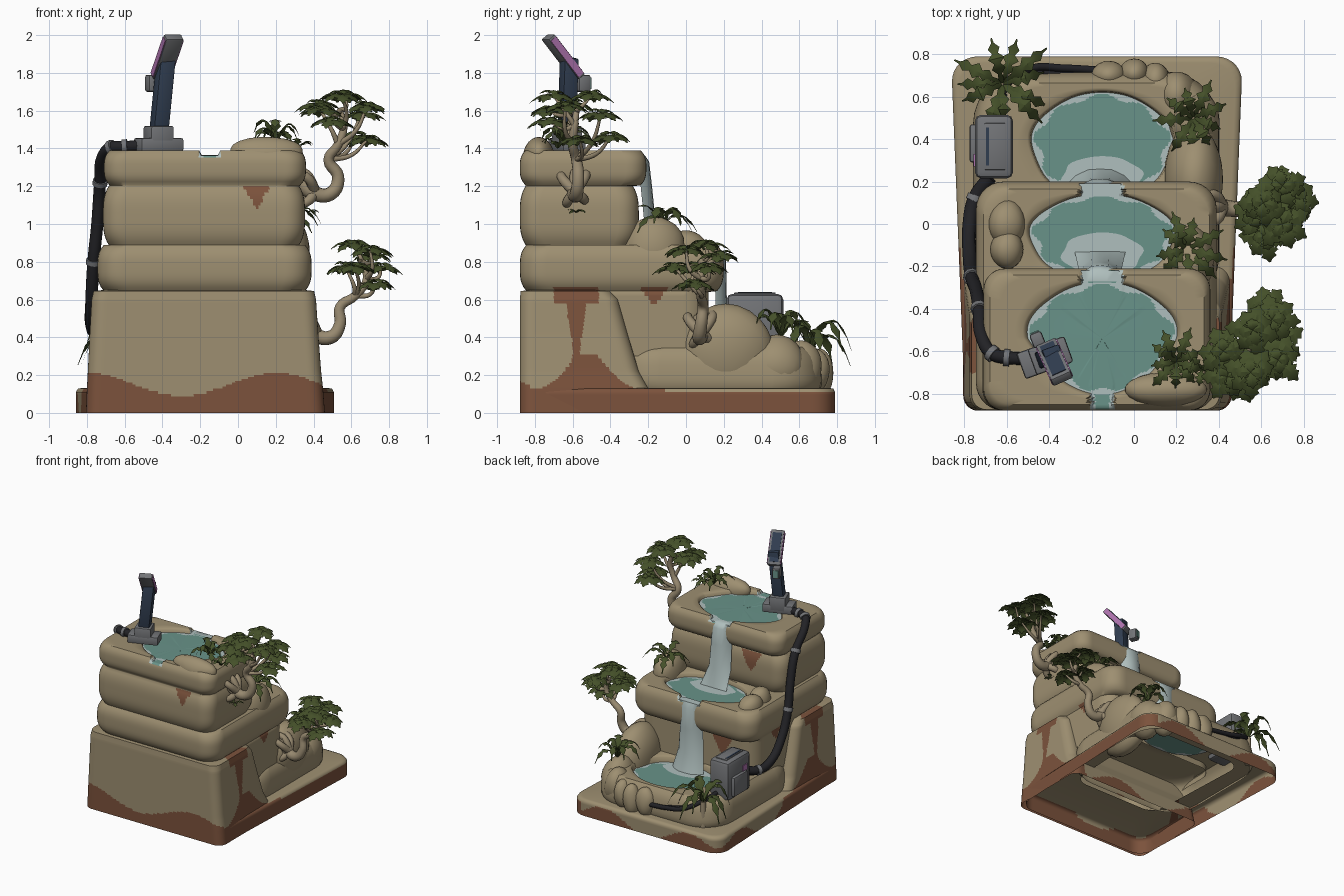
import bpy, bmesh, math, random
from mathutils import Vector, Matrix, Euler

if "Cube" in bpy.data.objects:
    bpy.data.objects.remove(bpy.data.objects["Cube"])
random.seed(4)
COL = {'rock': (.34, .275, .165), 'red_earth': (.2, .085, .045), 'water': (.14, .29, .25), 'foam': (.43, .52, .51),
       'leaf': (.058, .08, .022), 'bark': (.31, .25, .16), 'rubber': (.016, .016, .019), 'metal': (.17, .175, .185),
       'navy': (.03, .047, .08), 'pink': (.42, .17, .42)}
MATS = {}
for k, c in COL.items():
    MATS[k] = bpy.data.materials.new(k)
    MATS[k].diffuse_color = (*c, 1)

def finish(bm, name, mats, angle=40):
    me = bpy.data.meshes.new(name)
    bm.to_mesh(me); bm.free()
    ob = bpy.data.objects.new(name, me)
    bpy.context.collection.objects.link(ob)
    for m in mats: me.materials.append(MATS[m])
    bpy.ops.object.select_all(action='DESELECT')
    ob.select_set(True); bpy.context.view_layer.objects.active = ob
    if angle: bpy.ops.object.shade_smooth_by_angle(angle=math.radians(angle))
    return ob

def rounded(x0, x1, y0, y1, r, taper=0, side=64, arc=8):
    """rounded rectangle with a fixed point count"""
    r = min(r, (x1 - x0) * .45, (y1 - y0) * .45)
    cen = [(x1 - r, y1 - r), (x0 + r, y1 - r), (x0 + r, y0 + r), (x1 - r, y0 + r)]
    P = []
    for k in range(4):
        A = [Vector((cen[k][0] + r * math.cos(a), cen[k][1] + r * math.sin(a)))
             for a in [(k + j / (arc - 1)) * math.pi / 2 for j in range(arc)]]
        a = (k + 1) * math.pi / 2
        n = cen[(k + 1) % 4]
        B = Vector((n[0] + r * math.cos(a), n[1] + r * math.sin(a)))
        P += A + [A[-1].lerp(B, (j + 1) / (side + 1)) for j in range(side)]
    cx, cy, hy = (x0 + x1) / 2, (y0 + y1) / 2, (y1 - y0) / 2
    return [Vector((cx + (p.x - cx) * (1 + taper * (p.y - cy) / hy), p.y)) for p in P]

def band(z0, z1, lo, hi, d, n=10):
    """bulging strip of rock: rings (z, x0, x1, y0, y1), pinched by d at both ends"""
    out = []
    for i in range(n + 1):
        t = i / n
        o = d * abs(2 * t - 1) ** 3.2
        q = [a + (b - a) * t for a, b in zip(lo, hi)]
        out.append((z0 + (z1 - z0) * t, q[0] + o, q[1] - o, q[2] + o, q[3] - o))
    return out

def earthy(c):
    """where the rock is stained red"""
    x, y, z = c
    if y < -.83:
        return z < .15 + .06 * math.cos(6.3 * (x - .2)) or (1.08 < z < 1.2 and abs(x - .1) < .6 * (z - 1.08))
    if abs(x + .17) > .515 and y < -.1 and z < .66:
        return (z < .12 + .2 * math.exp(-((y + .52) / .15) ** 2) or abs(y + .58) < (.035 + .015 * math.sin(14 * z) if z < .59 else .12)
                or (z > .57 and abs(y + .17) < .7 * (z - .56)))
    if z < .115:
        return z < (.112 if x > .42 else .045 + .07 * math.sin(8 * (x - y)))
    return y > -.3 and (abs(x + .42) < .6 * (z - 1.02) and z < 1.18 or abs(x + .42) < .6 * (z - .46) and z < .64)

def tier(name, rings, r, taper=0, pool=None, water=0, notch=False, pinch=0, front=0):
    """stack of rounded outlines, open below, optionally ending in a pool with spill notches"""
    loops = [[Vector((p.x, p.y, q[0])) for p in rounded(*q[1:], r, taper)] for q in rings]
    first_pool, S = len(loops), (1, .97, .94, .91, .88, .84, .76, .4, .01)
    if pool:
        px, py, rx, ry = pool
        z, x0, x1, y0, y1 = rings[-1]
        ang = [math.atan2((p.y - (y0 + y1) / 2) / (y1 - y0), (p.x - (x0 + x1) / 2) / (x1 - x0)) for p in loops[-1]]
        def ell(s, h):
            return [Vector((px + rx * s * math.cos(a) * (1 + .03 * math.sin(5 * a) + pinch * min(0, math.sin(a))), py + ry * s * math.sin(a), h)) for a in ang]
        edge, last = ell(1.06, z), loops[-1]
        loops += [[a.lerp(b, t) for a, b in zip(last, edge)] for t in (.25, .5, .75, 1)]
        loops += [ell(1.02, z - .01)]
        first_pool = len(loops)
        loops += [ell(s, water) for s in S]
    half = lambda y: .1 if y > py else front
    bm = bmesh.new()
    V = []
    for L in loops:
        row = []
        for p in L:
            if notch and p.z > water and abs(p.x - px) < half(p.y): p.z = water + .003
            row.append(bm.verts.new(p))
        V.append(row)
    n = len(V[0])
    for k in range(len(V) - 1):
        for i in range(n):
            j = (i + 1) % n
            f = bm.faces.new((V[k][i], V[k][j], V[k + 1][j], V[k + 1][i]))
            c = f.calc_center_median()
            if k >= first_pool:
                f.material_index = 3 if S[k - first_pool] > .945 + .05 * math.sin(9 * ang[i]) else 2
            elif notch and abs(c.x - px) < half(c.y) and c.z > water - .005:
                f.material_index = 2 if abs(c.x - px) < half(c.y) * .65 else 3
            else:
                f.material_index = int(earthy(c))
    if name != 'base_plinth': bm.faces.new(V[-1]).material_index = 2 if pool else 0
    return finish(bm, name, ['rock', 'red_earth', 'water', 'foam'], 50)

# rock body: plinth, high wall, and three stepped pools
B = (-.83, .48, -.86, .79)
tier('base_plinth', band(0, .11, B, B, 0, 8) + [(.128, -.82, .47, -.85, .78), (.132, -.8, .45, -.83, .76),
     (.132, -.6, .25, -.45, .56)], .12, .05)
wall = [(0, -.805, .46, -.88, -.17), (.13, -.8, .45, -.88, -.2), (.22, -.795, .44, -.88, -.25),
        (.42, -.785, .425, -.88, -.31), (.6, -.775, .413, -.88, -.36), (.645, -.765, .403, -.875, -.4)]
rings = [wall[0]]
for a, b in zip(wall, wall[1:]):
    rings += [tuple(p + (q - p) * (i + 1) / 9 for p, q in zip(a, b)) for i in range(9)]
tier('back_wall', rings + [(.65, -.72, .36, -.83, -.45)], .07)
q = (-.77, .41, -.4, .73)
tier('lower_basin', band(.1, .35, q, (-.74, .39, -.4, .7), .035), .25, 0, (-.15, .37, .33, .25), .3)
q, s = (-.71, .36, -.86, .12), (-.745, .39, -.88, .2)
tier('middle_basin', band(.3, .64, q, q, 0, 16) + band(.645, .89, s, s, .035, 12), .13, 0, (-.15, -.06, .34, .2), .857, True)
q, s = (-.715, .355, -.88, -.25), (-.71, .36, -.88, -.21)
tier('top_basin', band(.89, 1.2, q, q, .03, 18) + band(1.205, 1.39, s, s, .03), .1, 0, (-.15, -.54, .35, .265), 1.36, True, .3, .055)

# waterfalls and splash foam
def fall(name, path, w):
    bm = bmesh.new()
    rows = [[bm.verts.new((-.16 + u * w * g, y - .06 * abs(u) ** 3 * (z < 1.35 and z < .84 or .9 < z < 1.35), z)) for u in (-1, -.8, -.4, 0, .4, .8, 1)]
            for y, z, g in path]
    for a, b in zip(rows, rows[1:]):
        for i in range(6): bm.faces.new((a[i], a[i + 1], b[i + 1], b[i]))
    finish(bm, name, ['foam'], 60)
fall('upper_waterfall', [(-.27, 1.366, .8), (-.22, 1.366, .9), (-.195, 1.33, 1), (-.18, 1.2, .95), (-.16, 1, 1), (-.13, .858, 1.2)], .1)
fall('lower_waterfall', [(.13, .863, .8), (.19, .863, .9), (.212, .82, 1), (.215, .65, .95), (.22, .45, 1.05), (.26, .302, 1.3)], .11)
for y, z in ((-.14, .861), (.22, .304)):
    bm = bmesh.new()
    bm.faces.new([bm.verts.new((-.15 + .19 * math.cos(a) * (1 + .06 * math.sin(6 * a)), y + .1 * math.sin(a), z))
                  for a in [i * math.tau / 40 for i in range(40)]])
    finish(bm, 'splash_foam', ['foam'], 0)

# boulders: position, radii
for x, y, z, a, b, c in [(.28, .21, .32, .14, .26, .26), (-.12, .7, .22, .08, .07, .12), (0, .71, .21, .07, .07, .13),
                         (.1, .68, .22, .07, .08, .12), (.2, .61, .23, .1, .11, .15), (.28, .48, .25, .12, .15, .16),
                         (-.6, .0, .87, .09, .11, .1), (.27, -.17, .88, .11, .16, .16), (.15, -.78, 1.37, .2, .08, .095),
                         (-.6, -.12, .9, .08, .09, .09)]:
    bm = bmesh.new()
    bmesh.ops.create_icosphere(bm, subdivisions=3, radius=1)
    for v in bm.verts:
        v.co *= 1 + .05 * math.sin(3 * v.co.x + 9 * x) * math.cos(3 * v.co.z + y * 7)
        v.co = Vector((x + a * v.co.x, y + b * v.co.y, z + c * v.co.z))
    finish(bm, 'boulder', ['rock'], 60)

# tubes for cables and branches
def tube(name, pts, r0, r1, mat):
    cu = bpy.data.curves.new(name, 'CURVE')
    cu.dimensions = '3D'; cu.bevel_depth = 1; cu.bevel_resolution = 3; cu.use_fill_caps = True; cu.resolution_u = 5
    sp = cu.splines.new('BEZIER')
    sp.bezier_points.add(len(pts) - 1)
    for i, (p, bp) in enumerate(zip(pts, sp.bezier_points)):
        bp.co = p; bp.handle_left_type = bp.handle_right_type = 'AUTO'
        bp.radius = r0 + (r1 - r0) * i / (len(pts) - 1)
    cu.materials.append(MATS[mat])
    ob = bpy.data.objects.new(name, cu)
    bpy.context.collection.objects.link(ob)
    bpy.ops.object.select_all(action='DESELECT')
    ob.select_set(True); bpy.context.view_layer.objects.active = ob
    bpy.ops.object.convert(target='MESH')
    bpy.ops.object.shade_smooth_by_angle(angle=math.radians(50))

cable = [Vector(p) for p in [(-.68, .22, .45), (-.75, .12, .43), (-.775, 0, .46), (-.775, -.15, .6), (-.765, -.25, .8), (-.745, -.31, 1),
                             (-.73, -.4, 1.22), (-.715, -.54, 1.36), (-.67, -.61, 1.405), (-.6, -.63, 1.41), (-.45, -.63, 1.42)]]
tube('main_cable', cable, .034, .03, 'rubber')
for i in (1, 4, 6, 8, 9):
    d = (cable[i + 1] - cable[i - 1]).normalized() * .014
    tube('cable_clamp', [cable[i] - d, cable[i] + d], .04, .04, 'metal')
for o in (0, .035):
    tube('intake_cable', [(-.64, .5, .36), (-.6, .62 + o, .33), (-.48, .7 + o, .27), (-.34, .7 + o, .24), (-.16, .69 + o, .22)], .018, .018, 'rubber')

def box(name, c, size, mat, rot=(0, 0, 0), bev=.012):
    bm = bmesh.new()
    bmesh.ops.create_cube(bm, size=1)
    bmesh.ops.scale(bm, vec=size, verts=bm.verts)
    if bev: bmesh.ops.bevel(bm, geom=bm.edges[:], offset=bev, segments=2, affect='EDGES', profile=.5)
    bm.transform(Matrix.Translation(c) @ Euler([math.radians(a) for a in rot]).to_matrix().to_4x4())
    finish(bm, name, [mat], 35)

# pump box beside the lower pool
box('pump_box', (-.66, .365, .47), (.18, .3, .32), 'metal', bev=.03)
box('pump_lid_frame', (-.655, .365, .631), (.1, .22, .012), 'metal', bev=.004)
box('pump_lid_slot', (-.69, .365, .636), (.014, .18, .008), 'navy', bev=0)
box('pump_bracket', (-.755, .38, .42), (.04, .18, .16), 'metal')
box('pump_light', (-.752, .3, .52), (.008, .06, .05), 'pink', bev=0)

# solar post on the top rim
box('post_foot', (-.42, -.63, 1.42), (.24, .13, .07), 'metal', (0, 0, 20))
box('post_socket', (-.42, -.63, 1.46), (.13, .13, .12), 'metal', (0, 0, 20))
box('post', (-.4, -.625, 1.68), (.085, .08, .4), 'navy', (0, 6, 20), .008)
tilt = Euler((math.radians(-50), 0, math.radians(24)))
hc = Vector((-.375, -.65, 1.885))
for nm, off, size, mat in [('panel_frame', (0, 0, 0), (.1, .275, .045), 'metal'), ('panel_cells', (0, 0, .0225), (.07, .23, .008), 'navy'),
                           ('panel_trim', (-.05, 0, 0), (.008, .25, .038), 'pink'), ('panel_trim', (.05, 0, 0), (.008, .25, .038), 'pink')]:
    box(nm, hc + tilt.to_matrix() @ Vector(off), size, mat, (-50, 0, 24), .006 if mat == 'metal' else 0)
box('sensor_box', (-.455, -.545, 1.745), (.06, .07, .09), 'metal', (0, 0, 22))
box('sensor_lens', (-.468, -.511, 1.745), (.04, .008, .06), 'water', (0, 0, 22), 0)

# leaves: serrated fronds around a centre
def fronds(bm, c, n, L, w, rise, droop, notch=.6):
    off = random.random() * 6
    for i in range(n):
        a = off + math.tau * i / n + random.uniform(-.2, .2)
        l, up = L * random.uniform(.75, 1.1), rise * random.uniform(.7, 1.25)
        d, s = Vector((math.cos(a), math.sin(a), 0)), Vector((-math.sin(a), math.cos(a), 0))
        rows = []
        for j in range(10):
            t = j / 9
            m = Vector(c) + d * l * t + Vector((0, 0, up * math.sin(2 * t) - droop * t * t))
            h = w * (.1 + math.sin(math.pi * t ** 1.1)) * (1 if j % 2 else notch)
            rows.append([bm.verts.new(m + s * h * k + Vector((0, 0, -.3 * h * abs(k)))) for k in (-1, 0, 1)])
        for p, q in zip(rows, rows[1:]):
            for k in (0, 1): bm.faces.new((p[k], q[k], q[k + 1], p[k + 1]))

for c, n, L, w, rise, droop in [((-.62, .66, .33), 11, .25, .036, .22, .24), ((.28, .5, .4), 9, .18, .034, .19, .14),
                                ((.25, -.12, 1), 9, .18, .034, .13, .13), ((.2, -.65, 1.43), 9, .16, .032, .14, .1),
                                ((.32, -.68, 1.4), 5, .1, .025, .06, .03), ((.37, -.58, 1.06), 4, .07, .02, .03, .03)]:
    bm = bmesh.new()
    fronds(bm, c, n, L, w, rise, droop, .4)
    finish(bm, 'fern', ['leaf'], 30)
tube('fern_stem', [(-.62, .66, .1), (-.62, .66, .34)], .03, .02, 'bark')

# gnarled trees growing from the right-hand wall: trunk, roots, branches ending in leaf pads
def tree(trunk, fork, pads):
    tube('tree_trunk', trunk, .045, .016, 'bark')
    o = Vector(trunk[1])
    for dy, dz in ((-.07, .1), (.06, .11), (-.04, -.07), (.05, -.05), (0, .12)):
        tube('tree_root', [o + Vector((-.1, dy * .8, dz)), o + Vector((-.03, dy, dz * .8)), o + Vector((.02, 0, 0))], .02, .03, 'bark')
    bm = bmesh.new()
    for i, p in enumerate(pads):
        p = Vector(p)
        s = Vector(trunk[fork + i % (len(trunk) - fork)])
        tube('tree_branch', [s, s.lerp(p, .5) + Vector((.02, .02 * (-1) ** i, -.025)), p], .016, .007, 'bark')
        fronds(bm, p, 7, .125, .046, .03, .06)
        fronds(bm, p + Vector((0, 0, .02)), 4, .07, .035, .02, .03)
    finish(bm, 'tree_foliage', ['leaf'], 30)

tree([(.32, -.58, 1.24), (.39, -.59, 1.17), (.49, -.58, 1.16), (.53, -.57, 1.25), (.48, -.58, 1.34), (.53, -.6, 1.42), (.56, -.59, 1.52), (.54, -.58, 1.6)], 4,
     [(.62, -.4, 1.46), (.42, -.6, 1.63), (.55, -.7, 1.68), (.56, -.5, 1.68), (.68, -.56, 1.44), (.68, -.64, 1.62), (.5, -.72, 1.54), (.44, -.72, 1.6),
      (.65, -.45, 1.58)])
tree([(.34, .08, .5), (.4, .08, .42), (.49, .07, .4), (.54, .08, .47), (.54, .09, .56), (.62, .08, .62), (.68, .08, .71), (.65, .08, .8)], 5,
     [(.73, .04, .68), (.7, 0, .86), (.61, .1, .89), (.57, .04, .77), (.76, .12, .77), (.7, .18, .83), (.62, -.06, .77)])

for m in bpy.data.materials:
    if m.users and not m.is_grease_pencil:
        m.use_nodes = True
        m.node_tree.nodes["Principled BSDF"].inputs["Base Color"].default_value = m.diffuse_color
